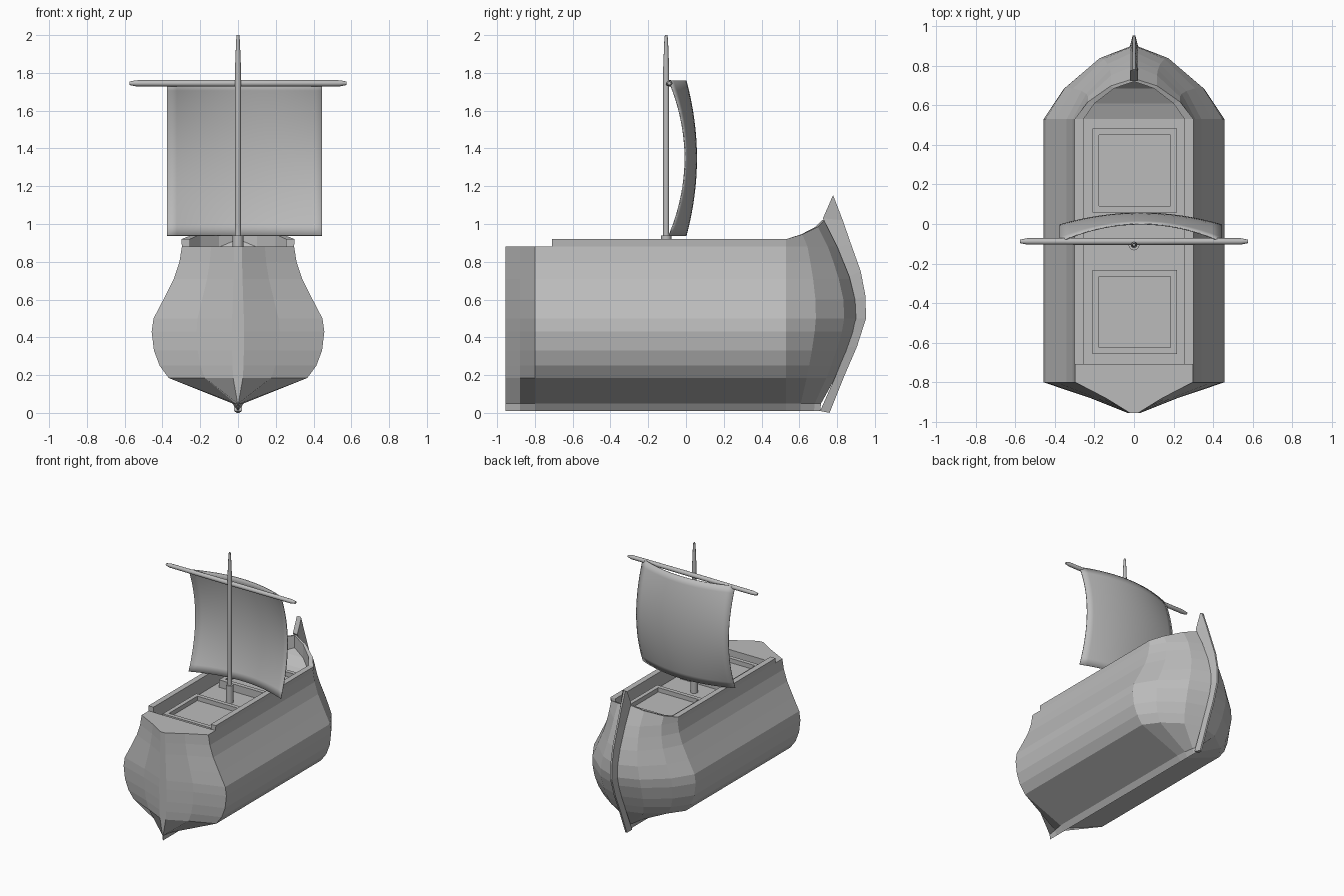
import bpy, bmesh, math

if "Cube" in bpy.data.objects:
    bpy.data.objects.remove(bpy.data.objects["Cube"])

grey = bpy.data.materials.new("plain grey")
grey.diffuse_color = (0.5, 0.5, 0.5, 1)
grey.use_nodes = True
grey.node_tree.nodes["Principled BSDF"].inputs["Base Color"].default_value = grey.diffuse_color


def finish(name, bm, smooth=None):
    """Clean a bmesh, turn it into an object and give it the grey material."""
    bmesh.ops.remove_doubles(bm, verts=bm.verts, dist=0.0005)
    bmesh.ops.dissolve_degenerate(bm, edges=bm.edges, dist=0.0001)
    bmesh.ops.recalc_face_normals(bm, faces=bm.faces)
    me = bpy.data.meshes.new(name)
    bm.to_mesh(me)
    bm.free()
    me.materials.append(grey)
    ob = bpy.data.objects.new(name, me)
    bpy.context.collection.objects.link(ob)
    if smooth:
        bpy.context.view_layer.objects.active = ob
        ob.select_set(True)
        bpy.ops.object.shade_smooth_by_angle(angle=math.radians(smooth))
        ob.select_set(False)
    return ob


def loft(bm, grid):
    """Skin a grid of points with quads."""
    vs = [[bm.verts.new(p) for p in row] for row in grid]
    for a, b in zip(vs, vs[1:]):
        for i in range(len(a) - 1):
            bm.faces.new((a[i], a[i + 1], b[i + 1], b[i]))


# Hull: rows of (half width, height, y where the row meets the stem),
# from the keel up the side, over the rail and down to the deck centre
rows = [(0, .01, .71), (.03, .05, .715), (.367, .185, .79), (.415, .25, .82),
        (.445, .33, .855), (.457, .43, .89), (.447, .5, .905), (.395, .6, .90),
        (.34, .71, .87), (.31, .80, .835), (.297, .88, .80),
        (.30, .92, .735), (.255, .92, .72), (.255, .80, .72), (0, .80, .72)]
RAIL = 11
stern = [(-.955, .07), (-.88, .48), (-.80, 1), (-.71, 1)]
bow = [(0, 1, 0), (.42, .78, .25), (.82, .39, .65), (1, 0, 1)]


def hull_side(s):
    grid = []
    for y, f in stern:
        grid.append([(s * (min(w, .297) if i >= RAIL else w) * f, y, min(z, .88) if i < RAIL else .88)
                     for i, (w, z, e) in enumerate(rows)])
    grid.append([(s * w, -.71, z) for w, z, e in rows])
    for t, f, rise in bow:
        grid.append([(s * w * f, .53 + (e - .53) * t,
                      z + (rise * (.10 if i < 13 else .12) if i >= RAIL else 0))
                     for i, (w, z, e) in enumerate(rows)])
    return grid


bm = bmesh.new()
for s in (1, -1):
    loft(bm, hull_side(s))
bmesh.ops.remove_doubles(bm, verts=bm.verts, dist=0.0005)
bmesh.ops.holes_fill(bm, edges=[e for e in bm.edges if e.is_boundary], sides=40)
finish("hull", bm)

# Stem: wedge-shaped post along the bow
inner = [(.71, .01), (.79, .19), (.855, .35), (.90, .5), (.895, .6),
         (.865, .72), (.80, .88), (.725, 1.03), (.775, 1.145)]
outer = [(.76, 0), (.84, .2), (.905, .35), (.953, .5), (.950, .62),
         (.925, .75), (.875, .89), (.83, 1.02), (.78, 1.15)]
bm = bmesh.new()
loft(bm, [[(-.02, a[0], a[1]), (-.007, b[0], b[1]), (.007, b[0], b[1]),
           (.02, a[0], a[1]), (-.02, a[0], a[1])] for a, b in zip(inner, outer)])
bmesh.ops.remove_doubles(bm, verts=bm.verts, dist=0.0005)
bmesh.ops.holes_fill(bm, edges=[e for e in bm.edges if e.is_boundary], sides=8)
finish("stem_post", bm)


# Hatches: square coaming with a sunken cover
def hatch(name, cy):
    steps = [(.213, .795), (.213, .86), (.18, .86), (.18, .825), (0, .825)]
    corners = [(-1, -1), (1, -1), (1, 1), (-1, 1), (-1, -1)]
    bm = bmesh.new()
    loft(bm, [[(.004 + r * a, cy + r * b, z) for a, b in corners] for r, z in steps])
    finish(name, bm)


hatch("fore_hatch", .27)
hatch("aft_hatch", -.445)


# Spars: turned poles given as (distance along, radius)
def spar(name, prof, place, sides=12):
    bm = bmesh.new()
    prof = [(prof[0][0], 0)] + prof + [(prof[-1][0], 0)]
    loft(bm, [[place(r * math.cos(2 * math.pi * k / sides),
                     r * math.sin(2 * math.pi * k / sides), d)
               for k in range(sides + 1)] for d, r in prof])
    finish(name, bm, 40)


def upright(a, b, d):
    return (a, -.105 + b, d)


spar("mast", [(.79, .016), (1.82, .016), (1.97, .010), (2.0, .007)], upright)
spar("mast_collar", [(.79, .028), (.94, .028)], upright)
spar("yard", [(-.575, .009), (-.54, .016), (0, .018), (.54, .016), (.575, .009)],
     lambda a, b, d: (d, -.088 + a, 1.745 + b))

# Sail: billowing sheet
N = 16
bm = bmesh.new()
grid = []
for j in range(N + 1):
    v = 2 * j / N - 1
    line = []
    for i in range(N + 1):
        u = 2 * i / N - 1
        p, q = 1 - u * u, 1 - v * v
        line.append((.034 + .41 * u, -.09 + .09 * p + .085 * q - .03 * p * q, 1.348 + .41 * v))
    grid.append(line)
loft(bm, grid)
sail = finish("sail", bm, 30)
mod = sail.modifiers.new("thickness", "SOLIDIFY")
mod.thickness = .006
mod.offset = 0
